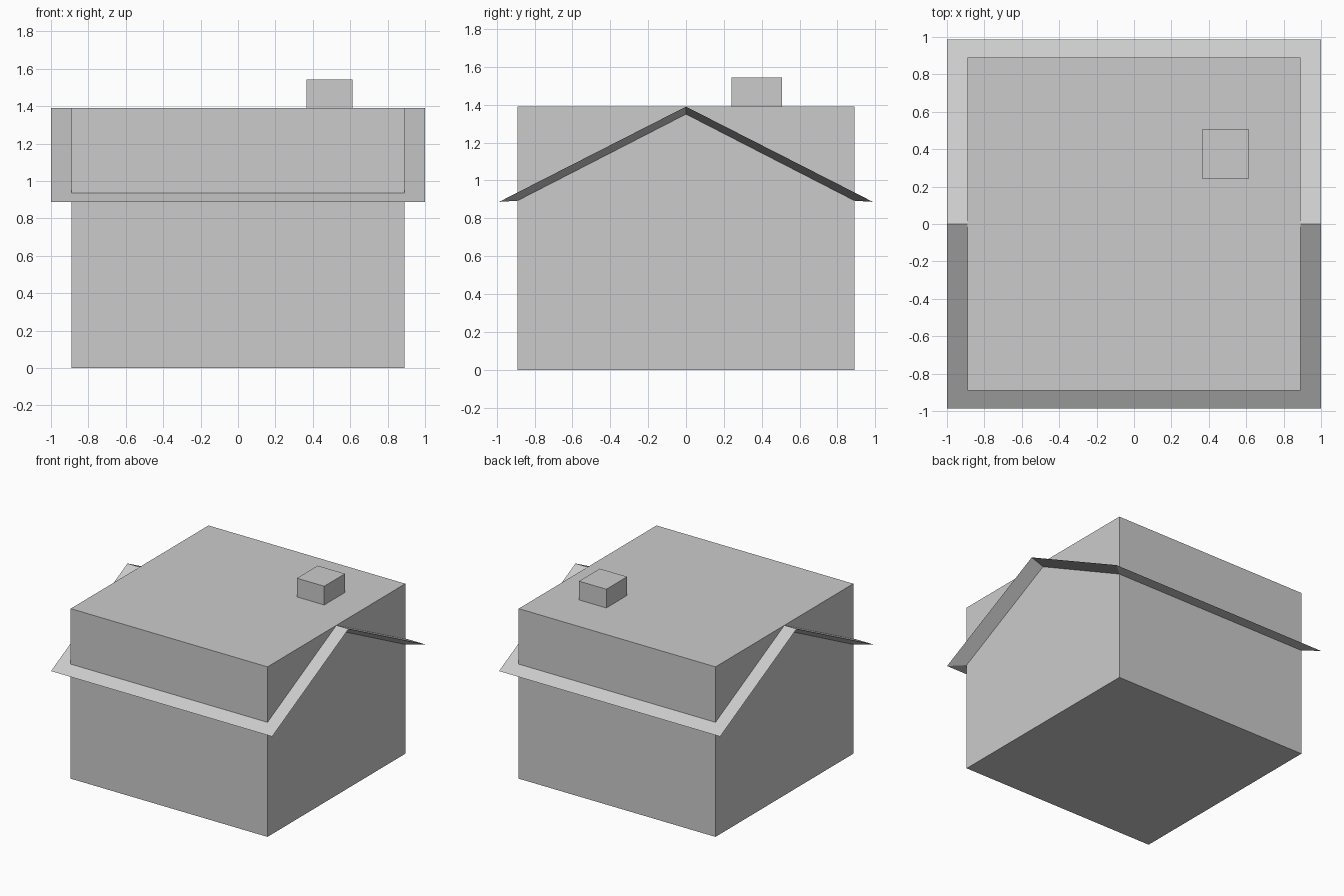
import bpy

if "Cube" in bpy.data.objects:
    bpy.data.objects.remove(bpy.data.objects["Cube"])

# One plain grey for the whole model
grey = bpy.data.materials.new("plain_grey")
grey.diffuse_color = (0.6, 0.6, 0.6, 1)
grey.use_nodes = True
grey.node_tree.nodes["Principled BSDF"].inputs["Base Color"].default_value = grey.diffuse_color


def add_mesh(name, verts, faces):
    mesh = bpy.data.meshes.new(name)
    mesh.from_pydata(verts, [], faces)
    mesh.materials.append(grey)
    mesh.update()
    obj = bpy.data.objects.new(name, mesh)
    bpy.context.collection.objects.link(obj)
    return obj


def add_box(name, lo, hi):
    verts = [(x, y, z) for x in (lo[0], hi[0]) for y in (lo[1], hi[1]) for z in (lo[2], hi[2])]
    faces = [(0, 1, 3, 2), (4, 6, 7, 5), (0, 4, 5, 1), (2, 3, 7, 6), (0, 2, 6, 4), (1, 5, 7, 3)]
    return add_box_mesh(name, verts, faces)


def add_box_mesh(name, verts, faces):
    return add_mesh(name, verts, faces)


# House body and chimney
W = 0.89
add_box("house_body", (-W, -W, 0), (W, W, 1.39))
add_box("chimney", (0.365, 0.24, 1.1), (0.612, 0.508, 1.543))

# Gable roof: outer slopes run to a sharp edge, soffits slant back to the walls
outer = [(-0.987, 0.887), (0, 1.39), (0.987, 0.887)]
inner = [(-W, 0.893), (0, 1.35), (W, 0.893)]
verts = [(x, y, z) for x, line in ((-1, outer), (1, outer), (-W, inner), (W, inner))
         for y, z in line]
faces = []
for i in (0, 1):
    faces += [(i, 3 + i, 4 + i, 1 + i),       # slope
              (6 + i, 7 + i, 10 + i, 9 + i),  # underside inside the walls
              (i, 1 + i, 7 + i, 6 + i),       # left gable soffit
              (3 + i, 9 + i, 10 + i, 4 + i)]  # right gable soffit
faces += [(0, 6, 9, 3), (2, 5, 11, 8)]        # front and back eave soffits
add_mesh("gable_roof", verts, faces)
